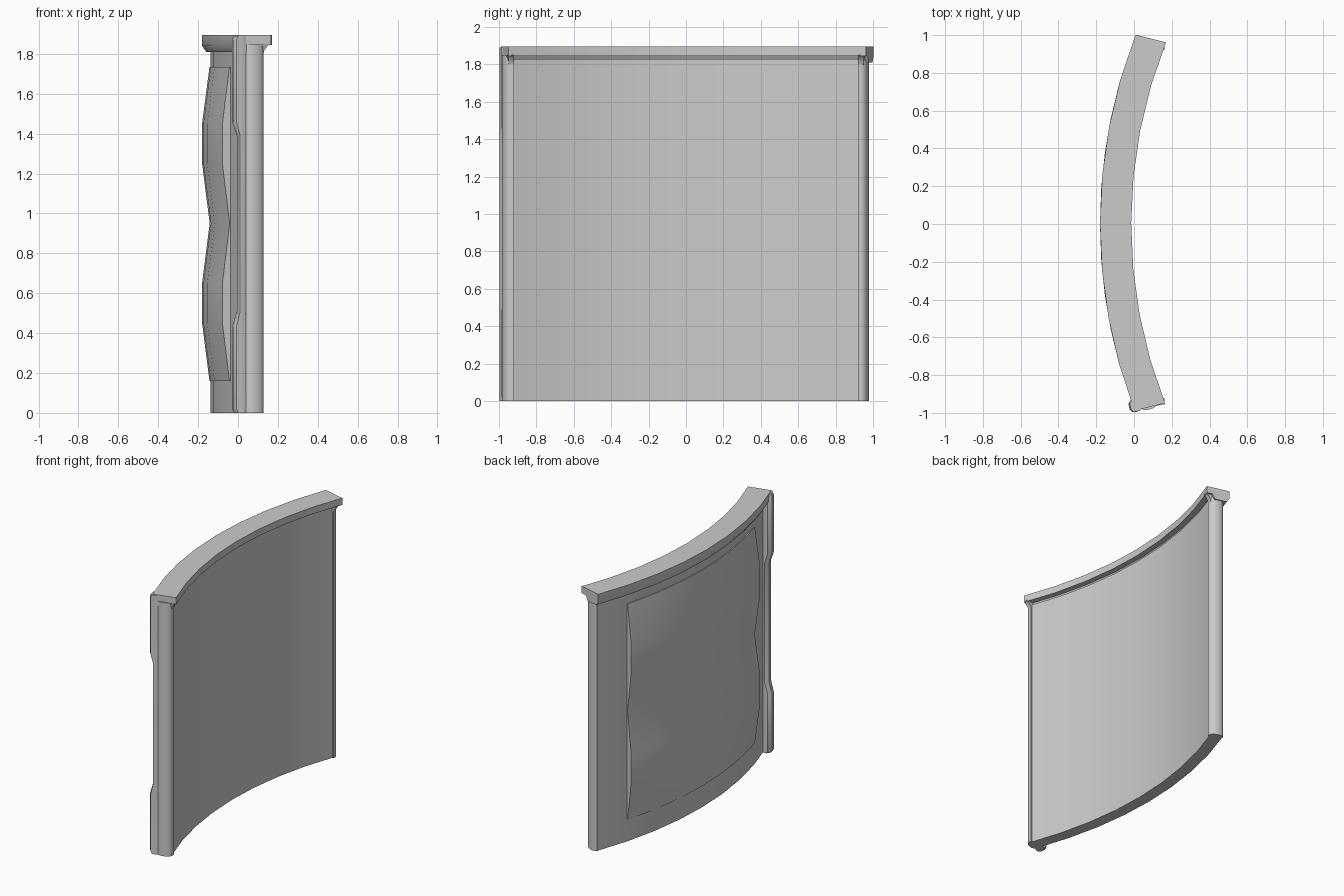
import bpy, bmesh, math

cube = bpy.data.objects.get("Cube")
if cube:
    bpy.data.objects.remove(cube, do_unlink=True)

grey = bpy.data.materials.new("plain_grey")
grey.use_nodes = True
grey.diffuse_color = (0.6, 0.6, 0.6, 1)
grey.node_tree.nodes["Principled BSDF"].inputs["Base Color"].default_value = (0.6, 0.6, 0.6, 1)

CENTRE_X = 2.585   # axis of the curved wall
INNER, OUTER = 2.60, 2.765


def loft(name, rings, smooth=35):
    """Skin a list of closed rings and close both ends."""
    bm = bmesh.new()
    loops = [[bm.verts.new(p) for p in ring] for ring in rings]
    n = len(loops[0])
    for a, b in zip(loops, loops[1:]):
        for i in range(n):
            j = (i + 1) % n
            bm.faces.new((a[i], a[j], b[j], b[i]))
    bm.faces.new(loops[0])
    bm.faces.new(loops[-1])
    bmesh.ops.recalc_face_normals(bm, faces=bm.faces)
    mesh = bpy.data.meshes.new(name)
    bm.to_mesh(mesh)
    bm.free()
    mesh.materials.append(grey)
    obj = bpy.data.objects.new(name, mesh)
    bpy.context.collection.objects.link(obj)
    bpy.ops.object.select_all(action="DESELECT")
    obj.select_set(True)
    bpy.context.view_layer.objects.active = obj
    bpy.ops.object.shade_smooth_by_angle(angle=math.radians(smooth))
    return obj


def sweep(name, profile, start, end, skew=0.0, steps=8):
    """Turn a (radius, height) profile about the wall axis."""
    rings = []
    for i in range(steps + 1):
        t = i / steps
        ring = []
        for r, z in profile:
            trim = skew * (r - INNER) * (2 * t - 1)
            a = math.radians(start + (end - start) * t - trim)
            ring.append((CENTRE_X - r * math.cos(a), r * math.sin(a), z))
        rings.append(ring)
    return loft(name, rings)


# Curved wall panel
sweep("wall_panel", [(2.635, 0), (2.722, 0), (2.722, 1.83), (2.635, 1.83)],
      -20.9, 20.9, 2.0)

# Top rail with a chamfered outer underside
sweep("top_rail", [(INNER, 1.895), (INNER, 1.845), (2.64, 1.845), (2.66, 1.81),
                   (2.745, 1.81), (OUTER, 1.84), (OUTER, 1.895)],
      -21.4, 21.7, 2.8)

# Wavy cushion on the outer face, with two bulges
wave = [(2.728, 0.16), (2.765, 0.45), (2.765, 0.65), (2.727, 0.95),
        (2.765, 1.25), (2.765, 1.45), (2.728, 1.735)]
sweep("outer_cushion", [(2.71, 0.16)] + wave + [(2.71, 1.735)], -15.6, 15.6)


def prism(name, plan, z0, z1):
    return loft(name, [[(x, y, z) for x, y in plan] for z in (z0, z1)])


# Rounded end posts and flared brackets beneath the rail
for side, name, reach in ((-1, "front", 0.945), (1, "back", 0.94)):
    plan = [(0.035, side * 0.93)]
    for i in range(9):
        a = math.pi * i / 8
        plan.append((0.082 - 0.046 * math.cos(a),
                     side * (reach + 0.012 - 0.012 * math.cos(math.pi - a)
                             + 0.025 * math.sin(a))))
    plan.append((0.128, side * 0.92))
    prism(name + "_end_post", plan, 0, 1.85)

    rings = []
    for grow, z in ((0, 1.79), (0.006, 1.815), (0.02, 1.835), (0.036, 1.85)):
        rings.append([(0.04 - grow * 0.5, side * 0.92, z),
                      (0.04 - grow * 0.5, side * (0.965 + grow * 0.4), z),
                      (0.125 + grow, side * (0.947 + grow * 0.2), z),
                      (0.125 + grow, side * 0.92, z)])
    loft(name + "_bracket", rings)

# Front edge strip, set back along its middle
rings = []
for z, shift in ((0, 0.012), (0.02, 0), (0.43, 0), (0.51, 0.024),
                 (1.39, 0.024), (1.46, 0), (1.87, 0), (1.89, 0.008)):
    rings.append([(-0.012 + shift, -0.925, z), (-0.03 + shift, -0.95, z),
                  (-0.024 + shift, -0.98, z), (-0.008 + shift * 0.8, -0.996, z),
                  (0.03, -0.988, z), (0.052, -0.968, z), (0.052, -0.925, z)])
loft("front_edge_strip", rings)
